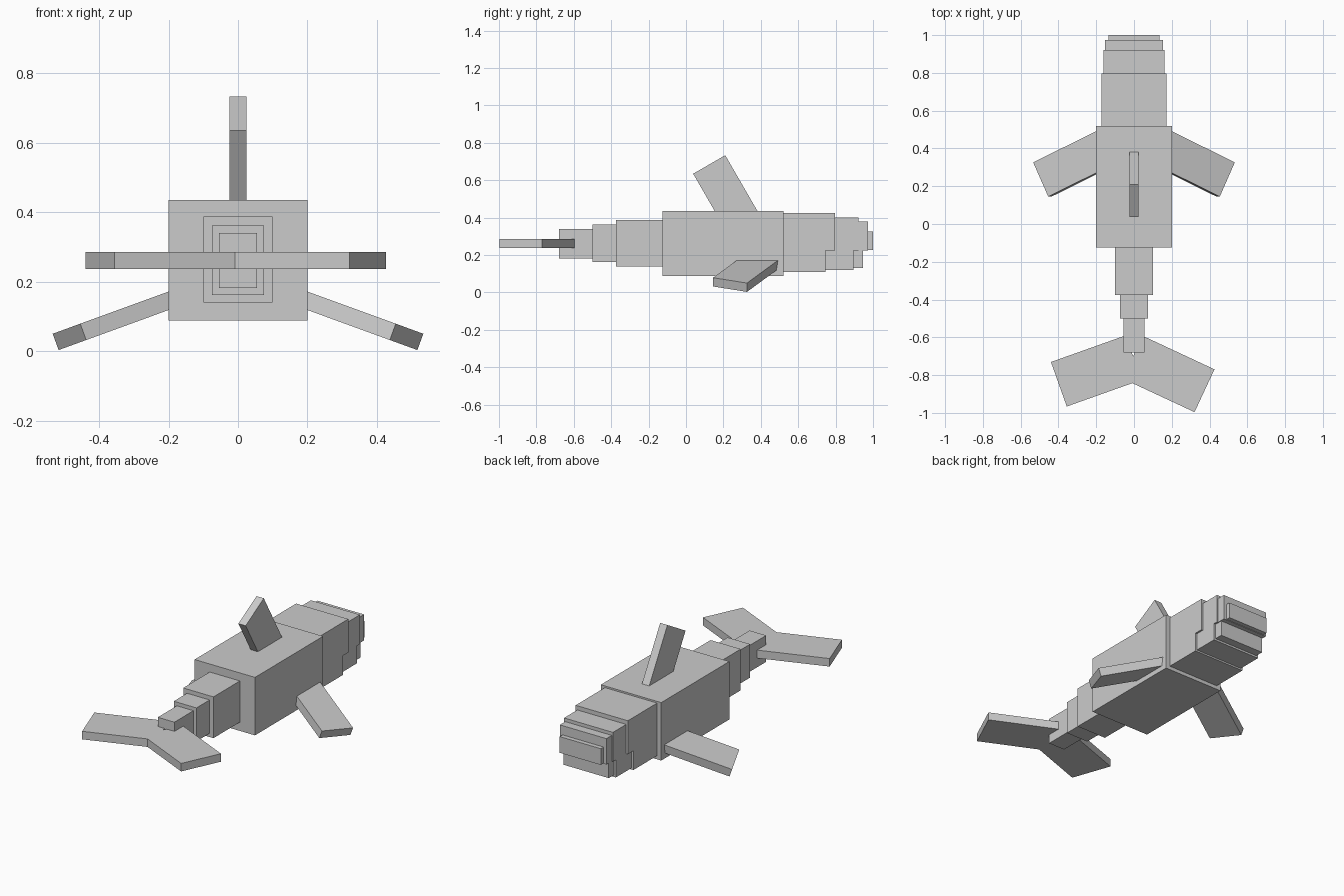
import bpy
from math import radians
from mathutils import Matrix, Vector

if "Cube" in bpy.data.objects:
    bpy.data.objects.remove(bpy.data.objects["Cube"])


def box(name, size, center, tilt_x=0, tilt_y=0, sweep=0):
    """Flat-faced box: swept about z, then tilted about y and x."""
    bpy.ops.mesh.primitive_cube_add(size=1)
    ob = bpy.context.object
    ob.name = name
    rot = (Matrix.Rotation(radians(tilt_x), 4, 'X')
           @ Matrix.Rotation(radians(tilt_y), 4, 'Y')
           @ Matrix.Rotation(radians(sweep), 4, 'Z'))
    ob.data.transform(Matrix.Translation(Vector(center)) @ rot
                      @ Matrix.Diagonal((*size, 1)))
    return ob


def segment(name, half_width, y0, y1, z0, z1):
    """Axis-aligned body segment centred on x = 0."""
    return box(name, (2 * half_width, y1 - y0, z1 - z0),
               (0, (y0 + y1) / 2, (z0 + z1) / 2))


# Torso and stepped tail
segment("torso", 0.20, -0.125, 0.52, 0.088, 0.435)
segment("tail_base", 0.10, -0.375, -0.125, 0.14, 0.387)
segment("tail_middle", 0.075, -0.50, -0.375, 0.162, 0.362)
segment("tail_tip", 0.055, -0.68, -0.50, 0.182, 0.34)

# Upper head and stepped snout
segment("upper_head", 0.173, 0.52, 0.797, 0.225, 0.425)
segment("snout_base", 0.162, 0.797, 0.922, 0.225, 0.40)
segment("snout_middle", 0.154, 0.922, 0.973, 0.225, 0.38)
segment("snout_tip", 0.136, 0.973, 1.0, 0.228, 0.325)

# Lower head and stepped jaw
segment("lower_head", 0.173, 0.52, 0.745, 0.11, 0.225)
segment("jaw_base", 0.162, 0.745, 0.895, 0.12, 0.225)
segment("jaw_tip", 0.15, 0.895, 0.945, 0.132, 0.225)

# Dorsal fin leaning back
box("dorsal_fin", (0.048, 0.198, 0.40), (0, 0.224, 0.511), tilt_x=30)

# Pectoral fins, swept back and drooping
for side, label in ((1, "right"), (-1, "left")):
    box("pectoral_fin_" + label, (0.40, 0.20, 0.05),
        (side * 0.315, 0.32, 0.103), tilt_y=side * 20, sweep=side * -25)

# Tail flukes, slightly uneven
box("fluke_left", (0.42, 0.25, 0.048), (-0.200, -0.778, 0.261), sweep=19.6)
box("fluke_right", (0.42, 0.25, 0.048), (0.183, -0.794, 0.261), sweep=-25)
